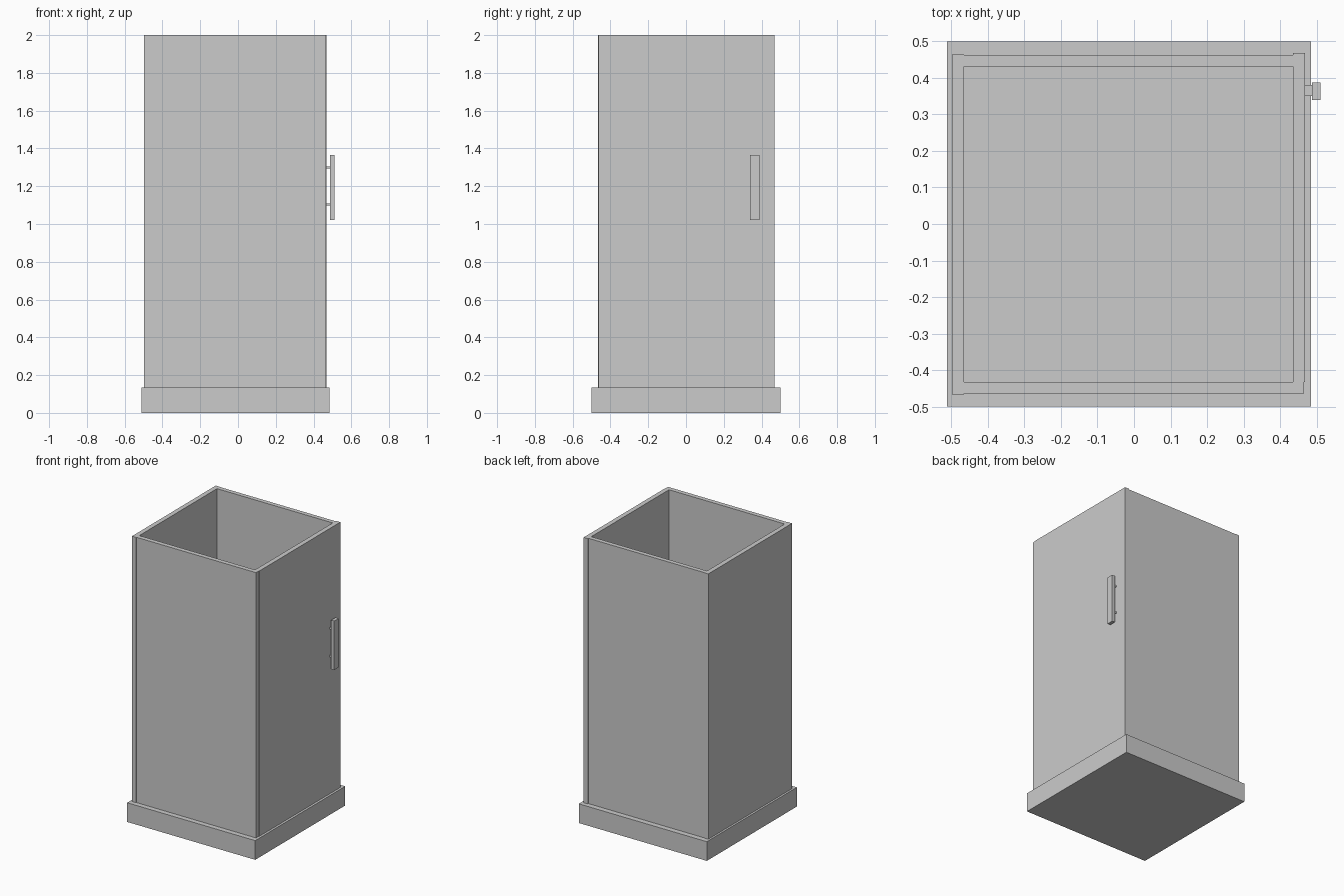
import bpy
import bmesh
from mathutils import Vector

if "Cube" in bpy.data.objects:
    bpy.data.objects.remove(bpy.data.objects["Cube"])


def box(name, x, y, z):
    """Axis-aligned box from (min, max) ranges."""
    bm = bmesh.new()
    bmesh.ops.create_cube(bm, size=1)
    lo, hi = Vector((x[0], y[0], z[0])), Vector((x[1], y[1], z[1]))
    bmesh.ops.scale(bm, vec=hi - lo, verts=bm.verts)
    bmesh.ops.translate(bm, vec=(lo + hi) / 2, verts=bm.verts)
    mesh = bpy.data.meshes.new(name)
    bm.to_mesh(mesh)
    bm.free()
    ob = bpy.data.objects.new(name, mesh)
    bpy.context.collection.objects.link(ob)
    return ob


# Base tray
BASE_TOP = 0.135
box("base_tray", (-0.512, 0.484), (-0.5, 0.5), (0, BASE_TOP))

# Wall panels, open at the top
wall_z = (BASE_TOP, 2.0)
box("left_panel", (-0.498, -0.465), (-0.467, 0.464), wall_z)
box("back_panel", (-0.465, 0.435), (0.431, 0.462), wall_z)
box("front_panel", (-0.465, 0.465), (-0.464, -0.432), wall_z)

# Door, standing slightly proud of the other panels
box("door", (0.435, 0.468), (-0.432, 0.468), wall_z)

# Door handle: flat bar on two small posts
box("handle_bar", (0.487, 0.51), (0.34, 0.388), (1.02, 1.365))
for name, z in (("lower", 1.103), ("upper", 1.299)):
    box(f"handle_post_{name}", (0.468, 0.487), (0.35, 0.38), (z - 0.006, z + 0.006))
